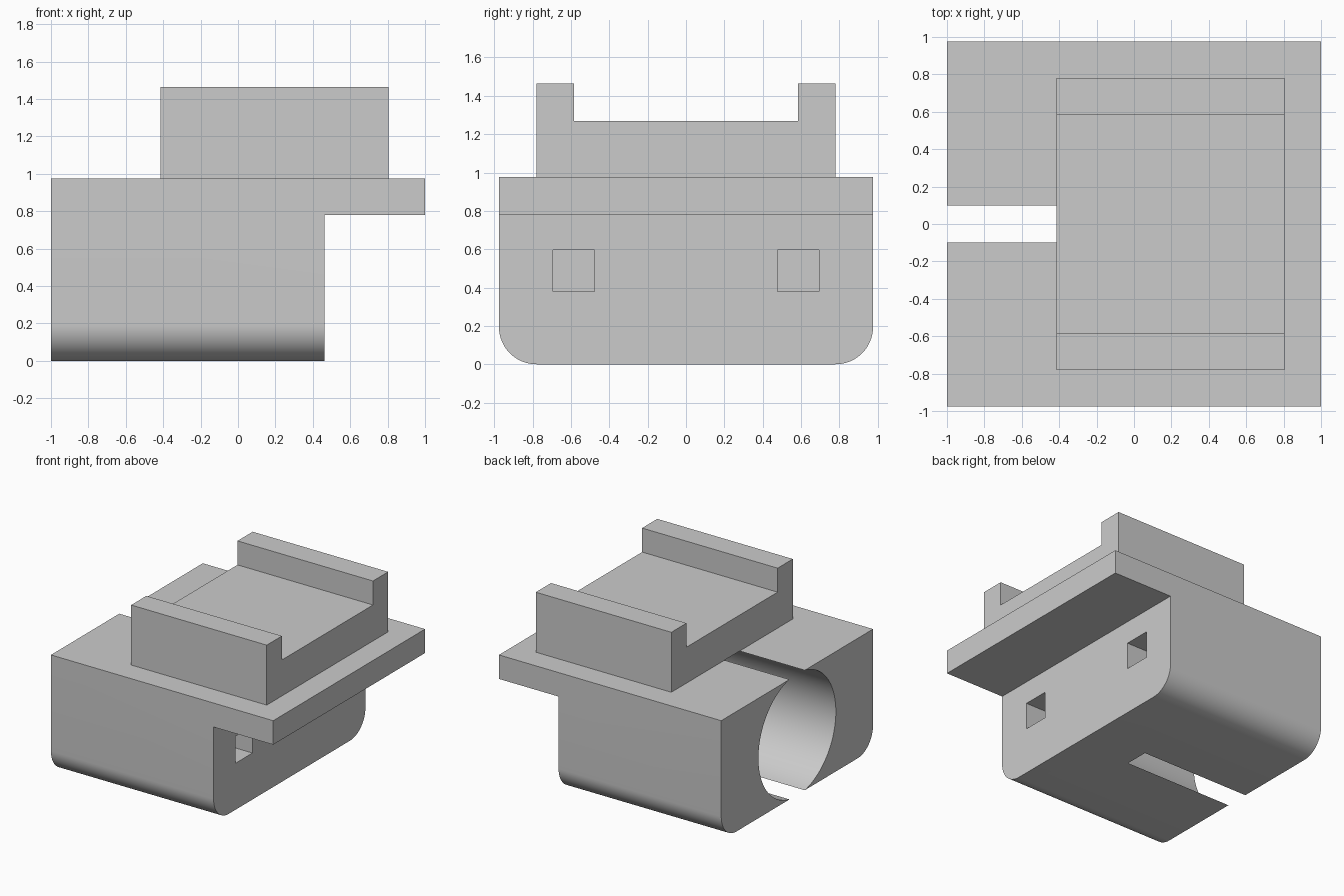
import bpy
import bmesh
from math import sin, cos, pi, radians

cube = bpy.data.objects.get("Cube")
if cube:
    bpy.data.objects.remove(cube, do_unlink=True)

U = 2 / 10.25            # one design unit
HALF = 5 * U             # half width, and body height
X_BACK, X_STEP, X_LIP = -1.0, -1.0 + 7.5 * U, 1.0

grey = bpy.data.materials.new("light grey")
grey.use_nodes = True
grey.diffuse_color = (0.6, 0.6, 0.6, 1)
grey.node_tree.nodes["Principled BSDF"].inputs["Base Color"].default_value = (0.6, 0.6, 0.6, 1)


def extrude_x(name, outline, x0, x1):
    """Solid made by sweeping a (y, z) outline along x."""
    bm = bmesh.new()
    face = bm.faces.new([bm.verts.new((x0, y, z)) for y, z in outline])
    swept = bmesh.ops.extrude_face_region(bm, geom=[face])["geom"]
    bmesh.ops.translate(bm, vec=(x1 - x0, 0, 0),
                        verts=[g for g in swept if isinstance(g, bmesh.types.BMVert)])
    bmesh.ops.recalc_face_normals(bm, faces=bm.faces)
    mesh = bpy.data.meshes.new(name)
    bm.to_mesh(mesh)
    bm.free()
    mesh.materials.append(grey)
    obj = bpy.data.objects.new(name, mesh)
    bpy.context.collection.objects.link(obj)
    return obj


def rect(y0, y1, z0, z1):
    return [(y0, z0), (y1, z0), (y1, z1), (y0, z1)]


def arc(cy, cz, r, start, end, steps):
    angles = [start + (end - start) * i / steps for i in range(steps + 1)]
    return [(cy + r * cos(a), cz + r * sin(a)) for a in angles]


def activate(obj):
    bpy.ops.object.select_all(action="DESELECT")
    obj.select_set(True)
    bpy.context.view_layer.objects.active = obj


def cut(obj, cutter):
    cutter.hide_render = True
    mod = obj.modifiers.new("cut", "BOOLEAN")
    mod.operation, mod.solver, mod.object = "DIFFERENCE", "EXACT", cutter
    activate(obj)
    bpy.ops.object.modifier_apply(modifier=mod.name)
    bpy.data.objects.remove(cutter, do_unlink=True)


# Housing body with rounded lower edges
inner = HALF - U
outline = ([(HALF, HALF), (-HALF, HALF)]
           + arc(-inner, U, U, pi, 1.5 * pi, 16)
           + arc(inner, U, U, 1.5 * pi, 2 * pi, 16))
body = extrude_x("housing_body", outline, X_BACK, X_LIP)

# Step under the overhanging lip
cut(body, extrude_x("step_cutter", rect(-1.2, 1.2, -0.2, HALF - U), X_STEP, 1.2))

# Blind bore, slightly wider than the body is tall, so it opens a slot above and below
bore = arc(0, HALF / 2, 2.55 * U, 0, 2 * pi, 96)[:-1]
cut(body, extrude_x("bore_cutter", bore, X_BACK - 0.1, X_BACK + 5 * U))

# Square sockets below the lip
for side in (-1, 1):
    y, z, h = side * 3 * U, HALF / 2, 0.56 * U
    cut(body, extrude_x("socket_cutter", rect(y - h, y + h, z - h, z + h),
                        X_STEP - 2 * U, X_STEP + 0.1))

# Channel block with a rail along each side
rail_out, rail_in = 4 * U, 3 * U
floor_z, top_z = 6.5 * U, 7.5 * U
channel = [(-rail_out, HALF), (rail_out, HALF), (rail_out, top_z), (rail_in, top_z),
           (rail_in, floor_z), (-rail_in, floor_z), (-rail_in, top_z), (-rail_out, top_z)]
block = extrude_x("channel_block", channel, X_BACK + 3 * U, X_LIP - U)

activate(body)
bpy.ops.object.shade_smooth_by_angle(angle=radians(30))
